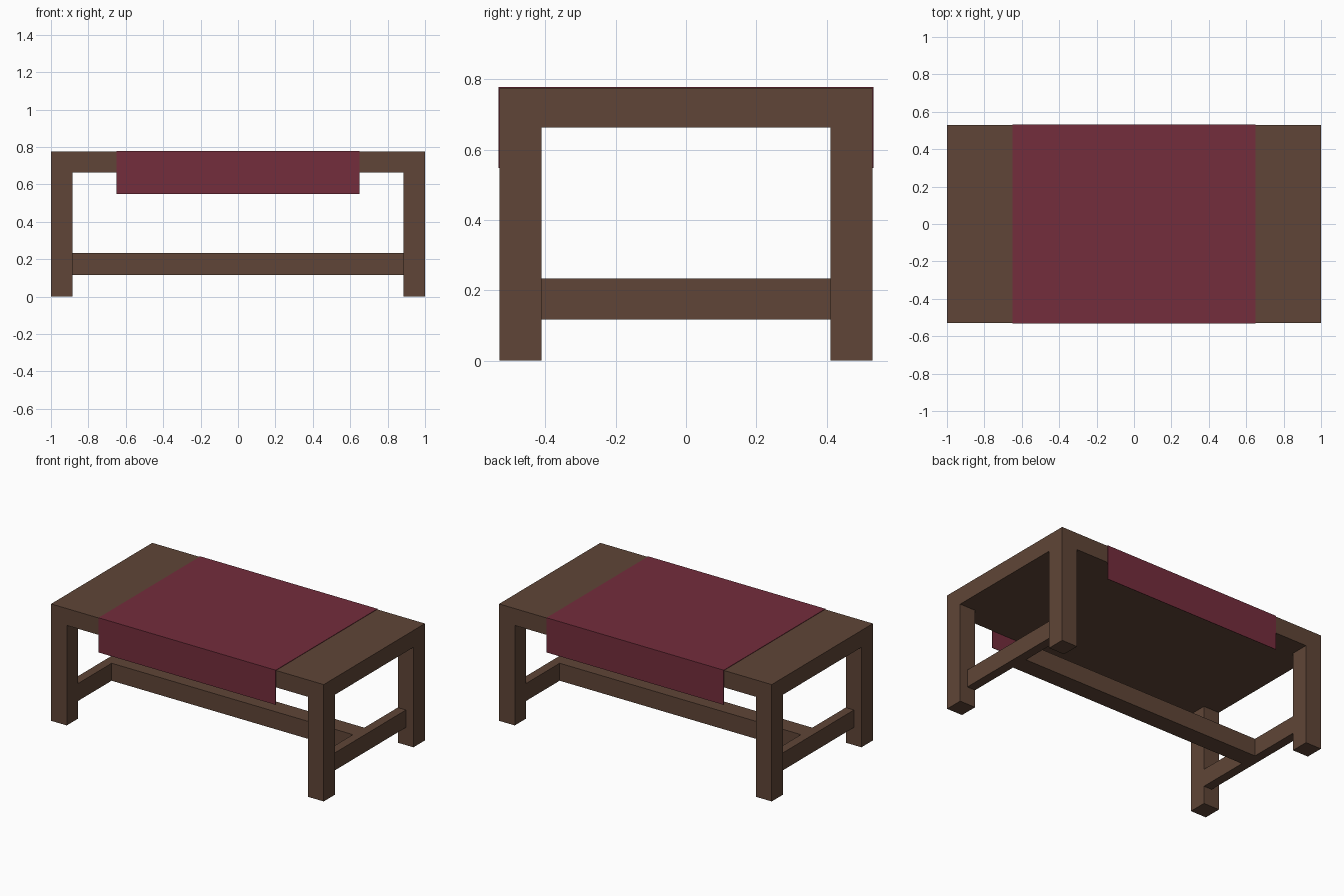
import bpy, bmesh

if "Cube" in bpy.data.objects:
    bpy.data.objects.remove(bpy.data.objects["Cube"])


def material(name, color):
    m = bpy.data.materials.new(name)
    m.diffuse_color = (*color, 1)
    m.use_nodes = True
    m.node_tree.nodes["Principled BSDF"].inputs["Base Color"].default_value = m.diffuse_color
    return m


wood = material("dark_wood", (0.115, 0.06, 0.038))
cloth = material("red_cloth", (0.175, 0.026, 0.045))


def prism(name, profile, x0, x1, mat):
    """Extrude a (y, z) profile along x."""
    bm = bmesh.new()
    face = bm.faces.new([bm.verts.new((x0, y, z)) for y, z in profile])
    out = bmesh.ops.extrude_face_region(bm, geom=[face])
    verts = [v for v in out["geom"] if isinstance(v, bmesh.types.BMVert)]
    bmesh.ops.translate(bm, verts=verts, vec=(x1 - x0, 0, 0))
    bmesh.ops.recalc_face_normals(bm, faces=bm.faces)
    mesh = bpy.data.meshes.new(name)
    bm.to_mesh(mesh)
    bm.free()
    mesh.materials.append(mat)
    ob = bpy.data.objects.new(name, mesh)
    bpy.context.collection.objects.link(ob)
    return ob


def box(name, x, y, z, mat):
    profile = [(y[0], z[0]), (y[1], z[0]), (y[1], z[1]), (y[0], z[1])]
    return prism(name, profile, x[0], x[1], mat)


X, Y, TOP, UNDER = 1.0, 0.53, 0.775, 0.663
LEG_X, LEG_Y = 0.885, 0.41      # inner leg faces
RAIL_Z = (0.117, 0.233)

# thick table top
box("table_top", (-X, X), (-Y, Y), (UNDER, TOP), wood)

# corner legs and end rails
for sx, side in ((-1, "left"), (1, "right")):
    for sy, end in ((-1, "front"), (1, "back")):
        box(f"{end}_{side}_leg", sorted((sx * LEG_X, sx * X)),
            sorted((sy * LEG_Y, sy * Y)), (0, UNDER), wood)
    box(f"{side}_rail", sorted((sx * LEG_X, sx * 0.945)),
        (-LEG_Y, LEG_Y), RAIL_Z, wood)

# long central stretcher joining the end rails
box("centre_stretcher", (-LEG_X, LEG_X), (-0.06, 0.06), RAIL_Z, wood)

# cloth runner draped over front and back edges
T, HEM = 0.003, 0.548
prism("cloth_runner", [
    (-Y - T, HEM), (-Y - T, TOP + T), (Y + T, TOP + T), (Y + T, HEM),
    (Y, HEM), (Y, TOP), (-Y, TOP), (-Y, HEM)], -0.65, 0.65, cloth)
